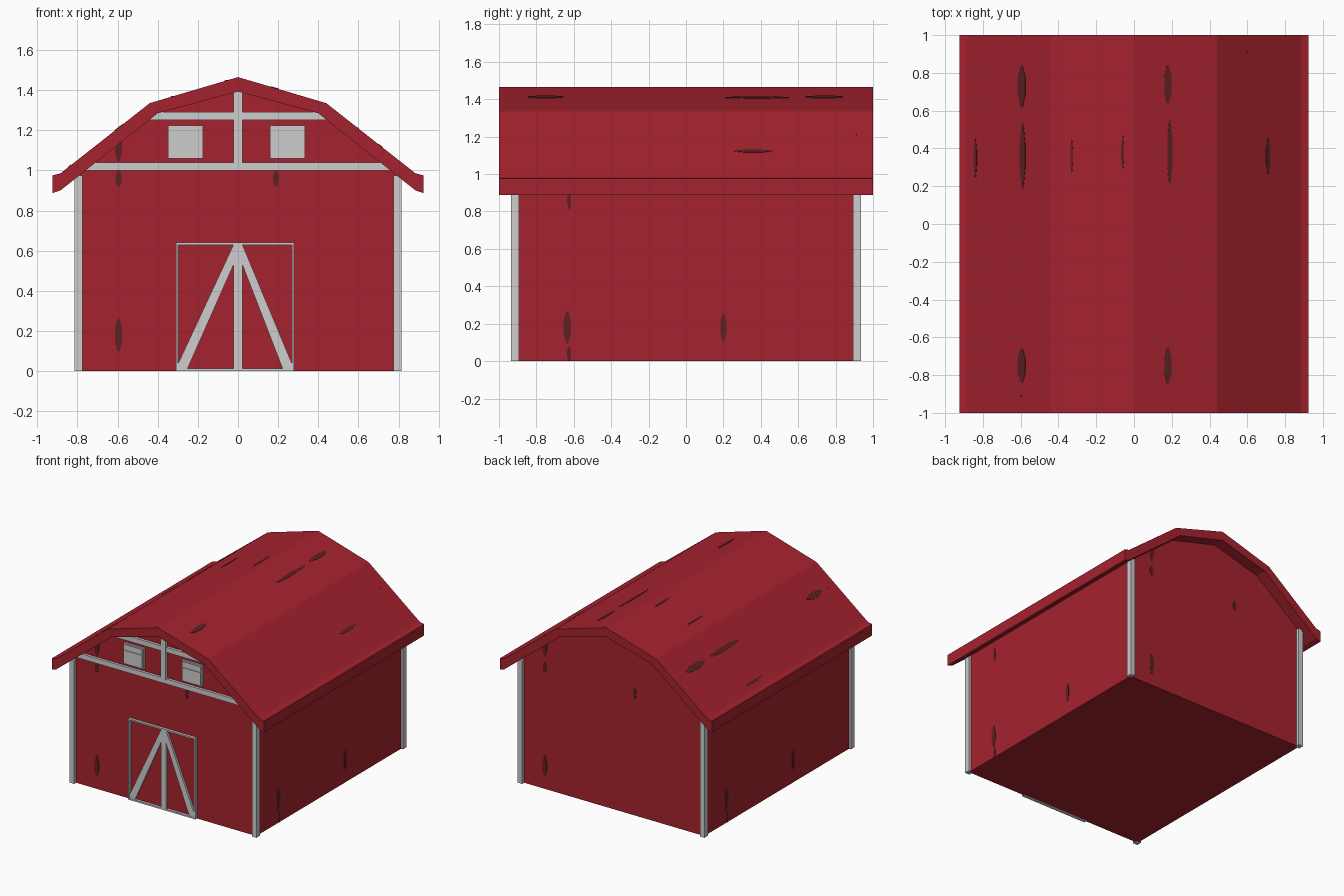
import bpy, bmesh
from mathutils import Vector

if "Cube" in bpy.data.objects:
    bpy.data.objects.remove(bpy.data.objects["Cube"])


def material(name, rgb):
    m = bpy.data.materials.new(name)
    m.diffuse_color = (*rgb, 1)
    m.use_nodes = True
    m.node_tree.nodes["Principled BSDF"].inputs["Base Color"].default_value = m.diffuse_color
    return m


RED = material("barn red", (0.376, 0.016, 0.027))
GREY = material("trim grey", (0.61, 0.61, 0.61))
DARK = material("dark weathered wood", (0.11, 0.015, 0.016))


def finish(name, bm, mat):
    bmesh.ops.recalc_face_normals(bm, faces=bm.faces)
    me = bpy.data.meshes.new(name)
    bm.to_mesh(me)
    bm.free()
    me.materials.append(mat)
    ob = bpy.data.objects.new(name, me)
    bpy.context.collection.objects.link(ob)
    return ob


def prism(name, pts, y0, y1, mat):
    """Extrude an x-z outline from y0 to y1."""
    bm = bmesh.new()
    face = bm.faces.new([bm.verts.new((x, y0, z)) for x, z in pts])
    ext = bmesh.ops.extrude_face_region(bm, geom=[face])["geom"]
    for v in ext:
        if isinstance(v, bmesh.types.BMVert):
            v.co.y = y1
    return finish(name, bm, mat)


def box(name, x0, x1, z0, z1, y0, y1, mat):
    return prism(name, [(x0, z0), (x1, z0), (x1, z1), (x0, z1)], y0, y1, mat)


def both_sides(half):
    """Mirror a right-hand profile that starts on the centre line."""
    return [(-x, z) for x, z in reversed(half[1:])] + half


WALL = 0.91     # y of the gable walls
SIDE = 0.797    # x of the side walls
OUT = -0.93     # front of the trim

# Gambrel roof slab with small eave lips
outer = [(0, 1.465), (0.44, 1.335), (0.885, 0.985), (0.925, 0.975)]
inner = [(0, 1.393), (0.40, 1.285), (0.885, 0.90), (0.925, 0.887)]
prism("roof", both_sides(outer) + both_sides(inner)[::-1], -1, 1, RED)

# Barn body, reaching slightly into the roof
body = [(0, 1.41), (0.40, 1.30), (SIDE, 0.985), (SIDE, 0)]
prism("barn_body", both_sides(body), -WALL, WALL, RED)

# Corner posts
for sx in (-1, 1):
    for sy in (-1, 1):
        xs = sorted((sx * 0.775, sx * 0.815))
        ys = sorted((sy * 0.892, sy * 0.935))
        box("corner_post", *xs, 0, 0.975, *ys, GREY)

# Front gable beams
prism("lower_beam", [(-0.77, 1.0), (0.77, 1.0), (0.72, 1.04), (-0.72, 1.04)], OUT, -0.9, GREY)
prism("upper_beam", [(-0.445, 1.25), (0.445, 1.25), (0.40, 1.29), (-0.40, 1.29)], OUT, -0.9, GREY)
box("gable_post", -0.022, 0.022, 1.03, 1.395, OUT - 0.002, -0.9, GREY)

# Shuttered windows: plate with a raised slat and panel
for x0, x1 in ((-0.35, -0.175), (0.16, 0.335)):
    box("window", x0, x1, 1.06, 1.225, -0.925, -0.9, GREY)
    box("window_slat", x0 + 0.01, x1 - 0.01, 1.178, 1.215, -0.93, -0.92, GREY)
    box("window_panel", x0 + 0.01, x1 - 0.01, 1.07, 1.168, -0.93, -0.92, GREY)

# Barn door: thin frame, centre post and two braces
DL, DR, DT = -0.31, 0.28, 0.64
box("door_frame_left", DL, DL + 0.012, 0, DT, OUT, -0.9, GREY)
box("door_frame_right", DR - 0.012, DR, 0, DT, OUT, -0.9, GREY)
box("door_frame_top", DL, DR, DT - 0.012, DT, OUT, -0.9, GREY)
box("door_frame_bottom", DL, DR, 0, 0.012, OUT, -0.9, GREY)
box("door_centre_post", -0.022, 0.022, 0, DT, OUT - 0.001, -0.9, GREY)
for sx, foot in ((-1, 0.302), (1, 0.272)):
    brace = [(sx * foot, 0.0), (sx * foot, 0.03), (sx * 0.02, DT - 0.005),
             (sx * 0.02, 0.535), (sx * (foot - 0.045), 0.0)]
    prism("door_brace", brace, OUT + 0.003, -0.9, GREY)


# Weathered streaks: thin pointed patches lying on the boards
def streak(name, centre, along, across, length, width):
    c, a, b = Vector(centre), Vector(along) * length / 2, Vector(across) * width / 2
    bm = bmesh.new()
    loop = [(1, 0.3), (0.4, 1), (-0.4, 1), (-1, 0.3), (-1, -0.3), (-0.4, -1), (0.4, -1), (1, -0.3)]
    bm.faces.new([bm.verts.new(c + a * s + b * t) for s, t in loop])
    ob = finish(name, bm, DARK)
    mod = ob.modifiers.new("thickness", "SOLIDIFY")
    mod.thickness = 0.003
    mod.offset = 0


# Gable walls (x, z centre, length, width), turned half round for the back
for x, z, ln, w in ((-0.595, 0.18, 0.16, 0.036), (-0.595, 1.13, 0.17, 0.036),
                    (-0.595, 0.96, 0.08, 0.03), (0.19, 0.96, 0.08, 0.03)):
    for s in (1, -1):
        streak("gable_streak", (s * x, -s * (WALL + 0.001), z), (0, 0, 1), (1, 0, 0), ln, w)

# Side walls
for y, z, ln, w in ((-0.635, 0.18, 0.17, 0.04), (-0.625, 0.04, 0.08, 0.02),
                    (0.2, 0.18, 0.15, 0.032), (-0.625, 0.86, 0.1, 0.02)):
    for s in (1, -1):
        streak("side_streak", (s * (SIDE + 0.001), s * y, z), (0, 0, 1), (0, 1, 0), ln, w)


# Roof slopes
def roof_point(x):
    for (xa, za), (xb, zb) in zip(outer, outer[1:]):
        if abs(x) <= xb:
            slope = (zb - za) / (xb - xa)
            return za + slope * (abs(x) - xa), slope * (1 if x > 0 else -1)


for x, y, ln, w in ((-0.595, 0.73, 0.22, 0.04), (-0.59, 0.36, 0.34, 0.028),
                    (-0.595, -0.75, 0.18, 0.04), (0.18, 0.74, 0.2, 0.036),
                    (0.19, 0.38, 0.34, 0.026), (0.18, -0.75, 0.19, 0.036),
                    (-0.84, 0.35, 0.2, 0.015), (-0.33, 0.36, 0.18, 0.013),
                    (-0.06, 0.38, 0.18, 0.015), (0.71, 0.36, 0.2, 0.02)):
    z, slope = roof_point(x)
    streak("roof_streak", (x, y, z + 0.001), (0, 1, 0), (1, 0, slope), ln, w)
